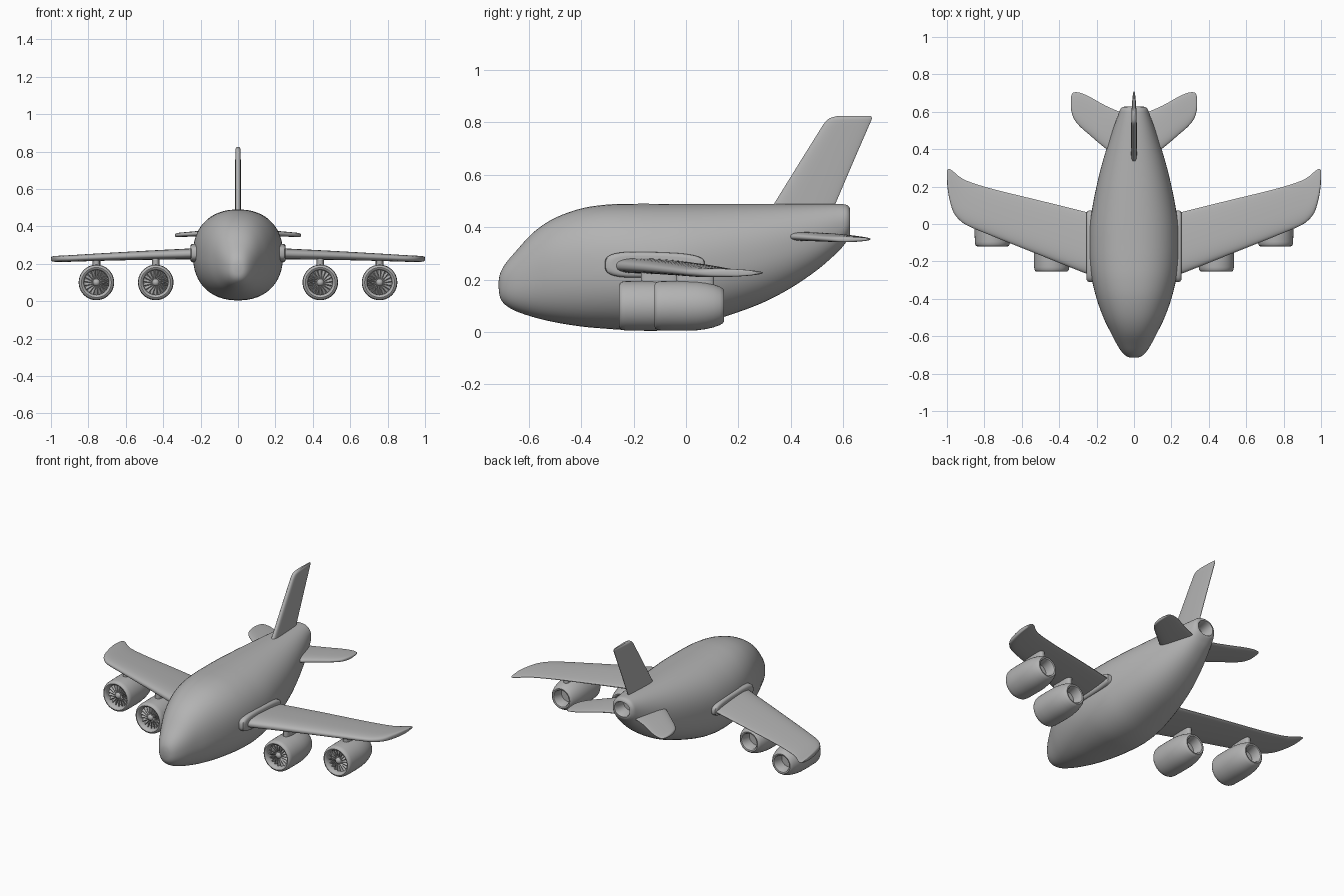
import bpy, bmesh, math
from mathutils import Matrix, Vector

if "Cube" in bpy.data.objects:
    bpy.data.objects.remove(bpy.data.objects["Cube"])

GREY = bpy.data.materials.new("plain grey")
GREY.diffuse_color = (0.45, 0.45, 0.45, 1)
GREY.use_nodes = True
GREY.node_tree.nodes["Principled BSDF"].inputs["Base Color"].default_value = GREY.diffuse_color


def finish(name, bm, mirror=False, angle=40):
    """Turn a bmesh into a smooth shaded object, mirrored across x if asked."""
    bmesh.ops.recalc_face_normals(bm, faces=bm.faces)
    me = bpy.data.meshes.new(name)
    bm.to_mesh(me)
    bm.free()
    ob = bpy.data.objects.new(name, me)
    bpy.context.collection.objects.link(ob)
    me.materials.append(GREY)
    bpy.ops.object.select_all(action='DESELECT')
    ob.select_set(True)
    bpy.context.view_layer.objects.active = ob
    bpy.ops.object.shade_smooth_by_angle(angle=math.radians(angle))
    if mirror:
        ob.modifiers.new("mirror", 'MIRROR').use_mirror_merge = False
    return ob


def refine(rows, n):
    """Catmull-Rom interpolation between the rows of a section table."""
    out = []
    for i in range(len(rows) - 1):
        a, b, c, d = (rows[max(0, min(len(rows) - 1, i + k))] for k in (-1, 0, 1, 2))
        for j in range(n):
            t = j / n
            out.append([0.5 * (2 * q + (r - p) * t + (2 * p - 5 * q + 4 * r - s) * t * t
                               + (3 * q - p - 3 * r + s) * t ** 3)
                        for p, q, r, s in zip(a, b, c, d)])
    return out + [list(rows[-1])]


def loft(bm, rings):
    """Skin a list of closed rings and cap both ends."""
    vs = [[bm.verts.new(p) for p in ring] for ring in rings]
    n = len(vs[0])
    for a, b in zip(vs, vs[1:]):
        for i in range(n):
            bm.faces.new((a[i], a[(i + 1) % n], b[(i + 1) % n], b[i]))
    bm.faces.new(vs[0])
    bm.faces.new(vs[-1])


def oval(n, power):
    """Unit superellipse points."""
    pts = []
    for i in range(n):
        a = 2 * math.pi * (i + 0.5) / n
        c, s = math.cos(a), math.sin(a)
        pts.append((math.copysign(abs(c) ** (2 / power), c),
                    math.copysign(abs(s) ** (2 / power), s)))
    return pts


def foil(front, back, mid, thick, taper, power=2.5):
    """Blade section: blunt leading edge, thinner towards the trailing edge."""
    return [((front + back) / 2 + c * (back - front) / 2,
             mid + s * thick / 2 * (1 - taper * (c + 1) / 2)) for c, s in oval(36, power)]


# Fuselage: y, bottom, top, half width, then a recessed tail outlet
body = [(-.715, .165, .195, .012), (-.709, .13, .225, .036), (-.69, .104, .26, .06),
        (-.65, .08, .308, .088), (-.58, .056, .383, .125), (-.5, .037, .436, .164),
        (-.4, .021, .472, .2), (-.3, .012, .487, .225), (-.2, .006, .49, .238),
        (-.1, .005, .49, .241), (0, .018, .49, .236), (.1, .044, .49, .221),
        (.2, .076, .49, .201), (.3, .115, .49, .177), (.4, .168, .49, .148),
        (.5, .236, .49, .115), (.58, .306, .489, .086), (.612, .344, .486, .074),
        (.625, .364, .475, .062)]
rows = refine(body, 4) + [(.627, .375, .466, .052), (.62, .38, .461, .047),
                          (.55, .385, .456, .042)]
bm = bmesh.new()
shape = oval(56, 2.25)
loft(bm, [[(c * w, y, (lo + hi) / 2 + s * (hi - lo) / 2) for c, s in shape]
          for y, lo, hi, w in rows])
finish("fuselage", bm)


def side_surface(name, table, taper, power=2.5, steps=4):
    """Surface reaching out along x. Rows: x, front, back, mid height, thickness."""
    bm = bmesh.new()
    loft(bm, [[(x, y, z) for y, z in foil(f, b, m, t, taper, power)]
              for x, f, b, m, t in refine(table, steps)])
    return finish(name, bm, True)


# Wings with swept-back pointed tips
side_surface("wings", [
    (.15, -.305, .035, .257, .076), (.25, -.268, .063, .253, .074),
    (.5, -.168, .125, .245, .062), (.75, -.068, .186, .235, .051),
    (.88, -.014, .226, .229, .046), (.93, .018, .251, .227, .044),
    (.965, .062, .28, .226, .042), (.985, .125, .293, .226, .038),
    (.996, .185, .292, .226, .03), (1.0, .23, .285, .226, .015)], .62)

# Collars where the wings meet the body
side_surface("wing_collars", [
    (.15, -.31, .072, .257, .108), (.24, -.31, .072, .257, .108),
    (.248, -.307, .07, .257, .104), (.254, -.296, .06, .257, .088),
    (.255, -.28, .045, .257, .07)], .22, 3.2, 1)

# Tailplanes
side_surface("tailplanes", [
    (.04, .325, .585, .366, .042), (.15, .402, .632, .364, .04),
    (.24, .478, .682, .359, .034), (.29, .522, .702, .356, .03),
    (.32, .56, .704, .354, .027), (.333, .596, .692, .353, .022),
    (.338, .625, .665, .353, .01)], .5)

# Tail fin: z, front, back, thickness
bm = bmesh.new()
loft(bm, [[(x, y, z) for y, x in foil(f, b, 0, t, .6, 3)] for z, f, b, t in refine([
    (.44, .305, .55, .038), (.49, .336, .571, .038), (.65, .435, .639, .037),
    (.77, .51, .691, .036), (.80, .53, .704, .035), (.816, .548, .71, .03),
    (.825, .58, .706, .014)], 4)])
finish("tail_fin", bm)

# Engines: lathed nacelle profile as radius, distance from the lip
PROFILE = [(.066, .05), (.066, .022), (.069, .009), (.074, .002), (.08, 0), (.087, .003),
           (.092, .011), (.094, .025), (.095, .07), (.095, .12), (.0935, .16), (.089, .195),
           (.082, .225), (.073, .25), (.066, .261), (.06, .265), (.052, .263), (.047, .255),
           (.043, .2)]
BLADES = 18
for label, ex, ey in (("inner", .44, -.255), ("outer", .757, -.12)):
    ez, seg = .1, 40
    bm = bmesh.new()
    loft(bm, [[(ex + r * math.cos(2 * math.pi * i / seg), ey + d,
                ez + r * math.sin(2 * math.pi * i / seg)) for i in range(seg)]
              for r, d in PROFILE])
    finish(label + "_nacelles", bm, True)

    # Fan blades, twisted slightly about their own length
    bm = bmesh.new()
    for k in range(BLADES):
        blade = bmesh.ops.create_cube(bm, size=1)["verts"]
        m = (Matrix.Translation((ex, ey + .034, ez))
             @ Matrix.Rotation(2 * math.pi * k / BLADES, 4, 'Y')
             @ Matrix.Translation((0, 0, .041)) @ Matrix.Rotation(math.radians(35), 4, 'Z')
             @ Matrix.Diagonal((.005, .022, .053, 1)))
        bmesh.ops.transform(bm, matrix=m, verts=blade)
    finish(label + "_fan_blades", bm, True)

    # Round spinner in the middle of the fan
    bm = bmesh.new()
    bmesh.ops.create_uvsphere(bm, u_segments=20, v_segments=12, radius=.02,
                              matrix=Matrix.Translation((ex, ey + .03, ez)))
    finish(label + "_spinners", bm, True)

    # Pylon joining the nacelle to the wing
    bm = bmesh.new()
    loft(bm, [[(ex + c * .021, ey + .155 + s * .072, z) for c, s in oval(32, 3)]
              for z in (.165, .2, .232)])
    finish(label + "_pylons", bm, True)
